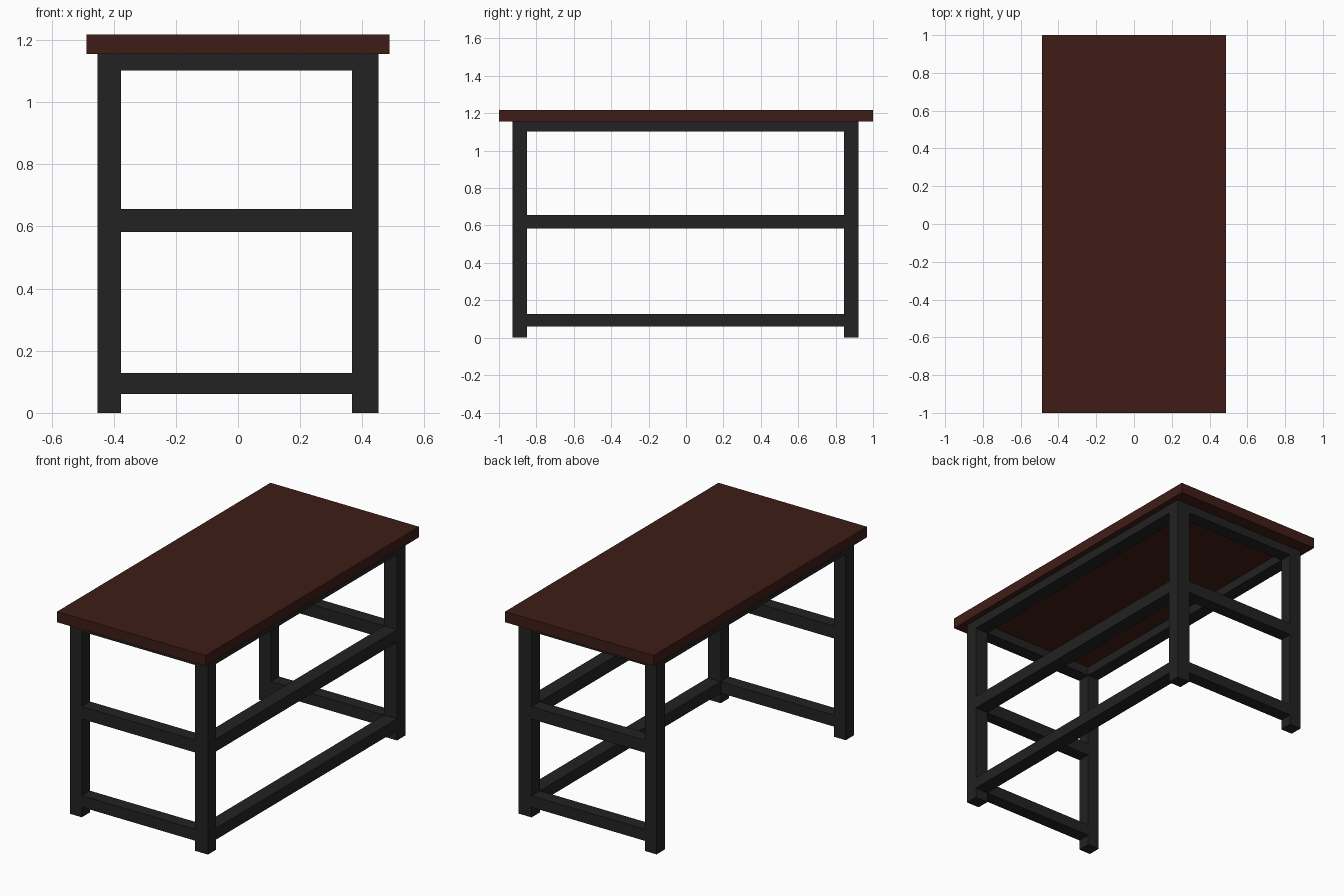
import bpy

if "Cube" in bpy.data.objects:
    bpy.data.objects.remove(bpy.data.objects["Cube"])


def material(name, color):
    m = bpy.data.materials.new(name)
    m.diffuse_color = color
    m.use_nodes = True
    m.node_tree.nodes["Principled BSDF"].inputs["Base Color"].default_value = m.diffuse_color
    return m


wood = material("dark_wood", (0.05, 0.012, 0.008, 1))
metal = material("black_metal", (0.016, 0.016, 0.016, 1))


def box(name, xs, ys, zs, mat):
    bpy.ops.mesh.primitive_cube_add(size=1, location=[(a + b) / 2 for a, b in (xs, ys, zs)])
    o = bpy.context.object
    o.name = name
    o.scale = [b - a for a, b in (xs, ys, zs)]
    bpy.ops.object.transform_apply(location=False, rotation=False, scale=True)
    o.data.materials.append(mat)


# Leg footprints: the rails share their width and sit flush with them
X = {"left": (-0.453, -0.376), "right": (0.367, 0.452)}
Y = {"front": (-0.927, -0.85), "back": (0.845, 0.923)}
LEVELS = {"lower": (0.06, 0.128), "middle": (0.583, 0.657), "top": (1.102, 1.155)}
inner_x = (X["left"][1], X["right"][0])
inner_y = (Y["front"][1], Y["back"][0])

# Table top
box("table_top", (-0.487, 0.487), (-1, 1), (1.155, 1.218), wood)

# Four legs
for sx, xs in X.items():
    for sy, ys in Y.items():
        box(f"{sy}_{sx}_leg", xs, ys, (0, 1.155), metal)

# Rails: short ends and right side at every level, left side only under the top
for level, zs in LEVELS.items():
    for sy, ys in Y.items():
        box(f"{level}_{sy}_rail", inner_x, ys, zs, metal)
    for sx, xs in X.items():
        if sx == "right" or level == "top":
            box(f"{level}_{sx}_rail", xs, inner_y, zs, metal)
